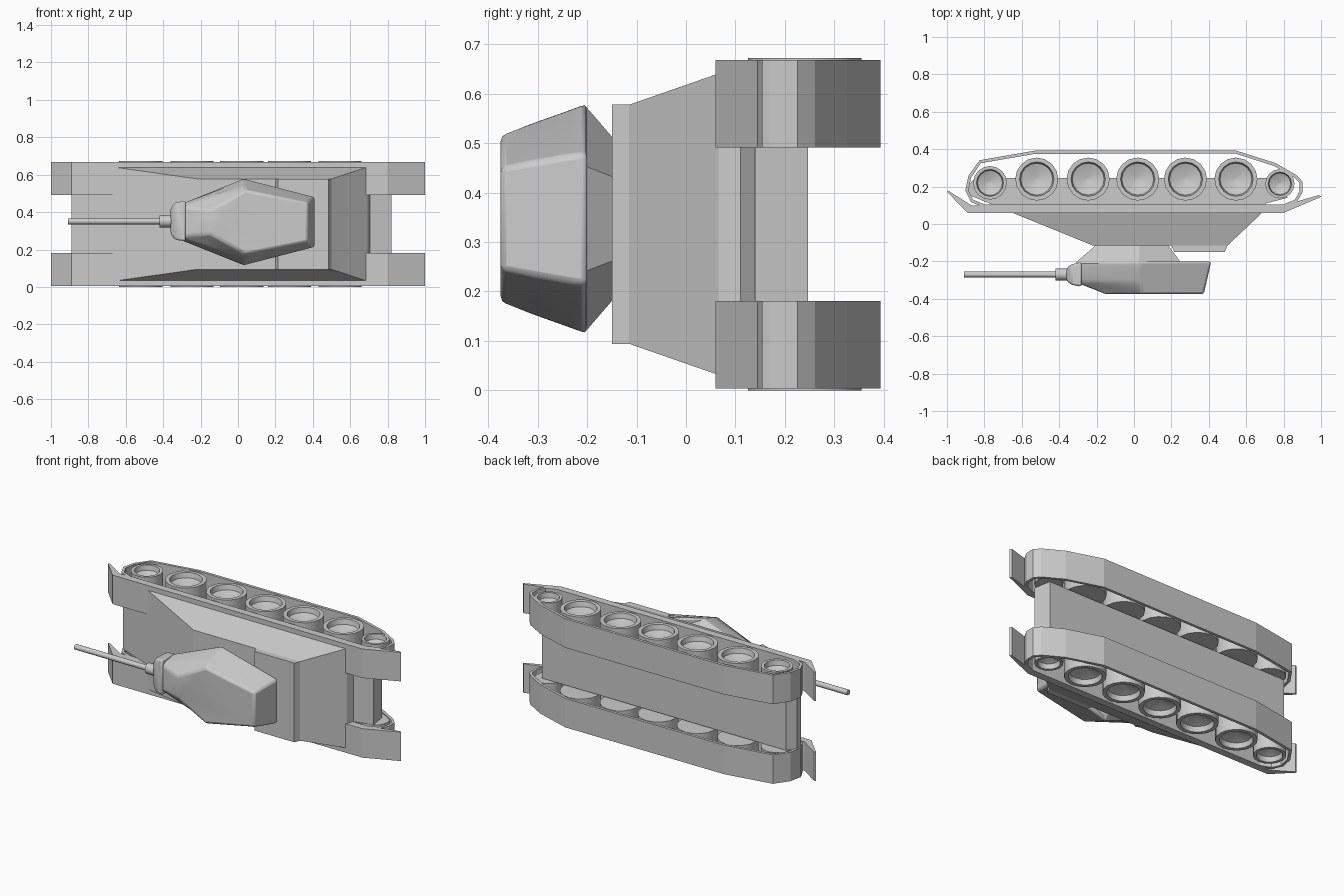
import bpy, bmesh, math

if "Cube" in bpy.data.objects:
    bpy.data.objects.remove(bpy.data.objects["Cube"])

MID = 0.336          # mirror plane height (the vehicle lies on its side)


def loft(name, rings, smooth=None, bevel=0.0):
    """Skin a list of equal-length point rings and cap both ends."""
    bm = bmesh.new()
    vr = [[bm.verts.new(p) for p in r] for r in rings]
    n = len(vr[0])
    for a, b in zip(vr, vr[1:]):
        for i in range(n):
            bm.faces.new((a[i], a[(i + 1) % n], b[(i + 1) % n], b[i]))
    bm.faces.new(vr[0])
    bm.faces.new(vr[-1])
    return finish(name, bm, smooth, bevel)


def finish(name, bm, smooth=None, bevel=0.0):
    bmesh.ops.recalc_face_normals(bm, faces=bm.faces[:])
    me = bpy.data.meshes.new(name)
    bm.to_mesh(me)
    bm.free()
    ob = bpy.data.objects.new(name, me)
    bpy.context.collection.objects.link(ob)
    if smooth:
        bpy.ops.object.select_all(action='DESELECT')
        ob.select_set(True)
        bpy.context.view_layer.objects.active = ob
        bpy.ops.object.shade_smooth_by_angle(angle=math.radians(smooth))
    if bevel:
        m = ob.modifiers.new("soft_edges", 'BEVEL')
        m.width, m.segments = bevel, 2
        m.limit_method, m.angle_limit = 'ANGLE', math.radians(20)
    return ob


def prism(name, prof, z0, z1):
    return loft(name, [[(x, y, z) for x, y in prof] for z in (z0, z1)])


def plan(y, half, c=MID):
    """Ring at depth y, symmetric about height c, from (x, half width) pairs."""
    return [(x, y, c + w) for x, w in half] + [(x, y, c - w) for x, w in reversed(half)]


def belt(name, outer, t, z0, z1):
    """Closed hollow track band."""
    n = len(outer)
    inner = []
    for i in range(n):
        (ax, ay), (bx, by), (cx, cy) = outer[i - 1], outer[i], outer[(i + 1) % n]
        tx, ty = cx - ax, cy - ay
        l = math.hypot(tx, ty)
        inner.append((bx + ty / l * t, by - tx / l * t))
    bm = bmesh.new()
    loops = [[bm.verts.new((x, y, z)) for x, y in p]
             for p, z in ((outer, z0), (outer, z1), (inner, z1), (inner, z0))]
    for k in range(4):
        a, b = loops[k], loops[(k + 1) % 4]
        for i in range(n):
            j = (i + 1) % n
            bm.faces.new((a[i], a[j], b[j], b[i]))
    return finish(name, bm)


def wheel(name, x, y, r, z, inward):
    prof = [(.1, .055), (.74, .03), (.8, 0), (1, 0), (1, .17), (.1, .17)]
    rings = []
    for k, d in prof:
        rings.append([(x + r * k * math.cos(2 * math.pi * i / 16),
                       y + r * k * math.sin(2 * math.pi * i / 16),
                       z + inward * d) for i in range(16)])
    return loft(name, rings, smooth=35)


def tube(name, x0, x1, r, y, z, n=12):
    return loft(name, [[(x, y + r * math.cos(2 * math.pi * i / n),
                         z + r * math.sin(2 * math.pi * i / n)) for i in range(n)]
                       for x in (x0, x1)], smooth=40)


# Running gear on both sides
track = [(-.53, .375), (-.82, .325), (-.87, .25), (-.885, .18), (-.86, .13), (-.8, .105),
         (.8, .105), (.86, .13), (.885, .175), (.885, .22), (.86, .247), (.75, .31), (.54, .377)]
fender = [(-1, .172), (-.89, .06), (.8, .06), (1, .145), (.99, .155), (.8, .1),
          (-.87, .1), (-.99, .176)]
wheels = [(-.52, .24, .115), (-.245, .24, .115), (.02, .24, .115), (.275, .24, .115),
          (.545, .24, .115), (-.77, .22, .09), (.78, .215, .078)]
for side, s in (("left", -1), ("right", 1)):
    za, zb = sorted((MID + s * .332, MID + s * .155))
    belt(side + "_track", track, .017, za, zb)
    prism(side + "_fender", fender, za, zb)
    for i, (x, y, r) in enumerate(wheels):
        off = .336 if r > .1 else .331
        wheel(f"{side}_wheel_{i + 1}", x, y, r, MID + s * off, -s)

# Lower hull between the tracks
prism("lower_hull", [(-.89, .158), (-.66, .064), (.69, .064), (.705, .11), (.82, .14),
                     (.8, .247), (-.85, .247), (-.89, .2)], MID - .157, MID + .157)

# Sloped superstructure and raised rear deck
loft("superstructure", [plan(.066, [(-.665, .305), (.692, .305)]),
                        plan(-.115, [(-.22, .242), (.5, .242)])])
loft("rear_deck", [plan(-.114, [(.2, .242), (.5, .242)]),
                   plan(-.15, [(.215, .242), (.485, .242)])])

# Turret: undercut neck and tapered body
C = .347
loft("turret_neck", [plan(-.11, [(-.2, .06), (.03, .12), (.18, .07)], C),
                     plan(-.205, [(-.31, .09), (.03, .23), (.25, .107)], C)])
loft("turret", [plan(-.2, [(-.29, .1), (.03, .235), (.412, .134)], C),
                plan(-.235, [(-.335, .085), (.03, .222), (.405, .13)], C),
                plan(-.31, [(-.315, .08), (.035, .195), (.388, .117)], C),
                plan(-.375, [(-.15, .06), (.04, .17), (.373, .104)], C)], smooth=35, bevel=.012)

# Gun
loft("mantlet", [[(x, y, z) for y, z in ((-.27 - h, .352 - w), (-.27 + h, .352 - w),
                                         (-.27 + h, .352 + w), (-.27 - h, .352 + w))]
                 for x, h, w in ((-.36, .035, .07), (-.335, .055, .1), (-.28, .065, .108))],
     smooth=35, bevel=.01)
tube("gun_collar", -.42, -.33, .032, -.27, .351)
tube("gun_barrel", -.91, -.4, .016, -.27, .351)
